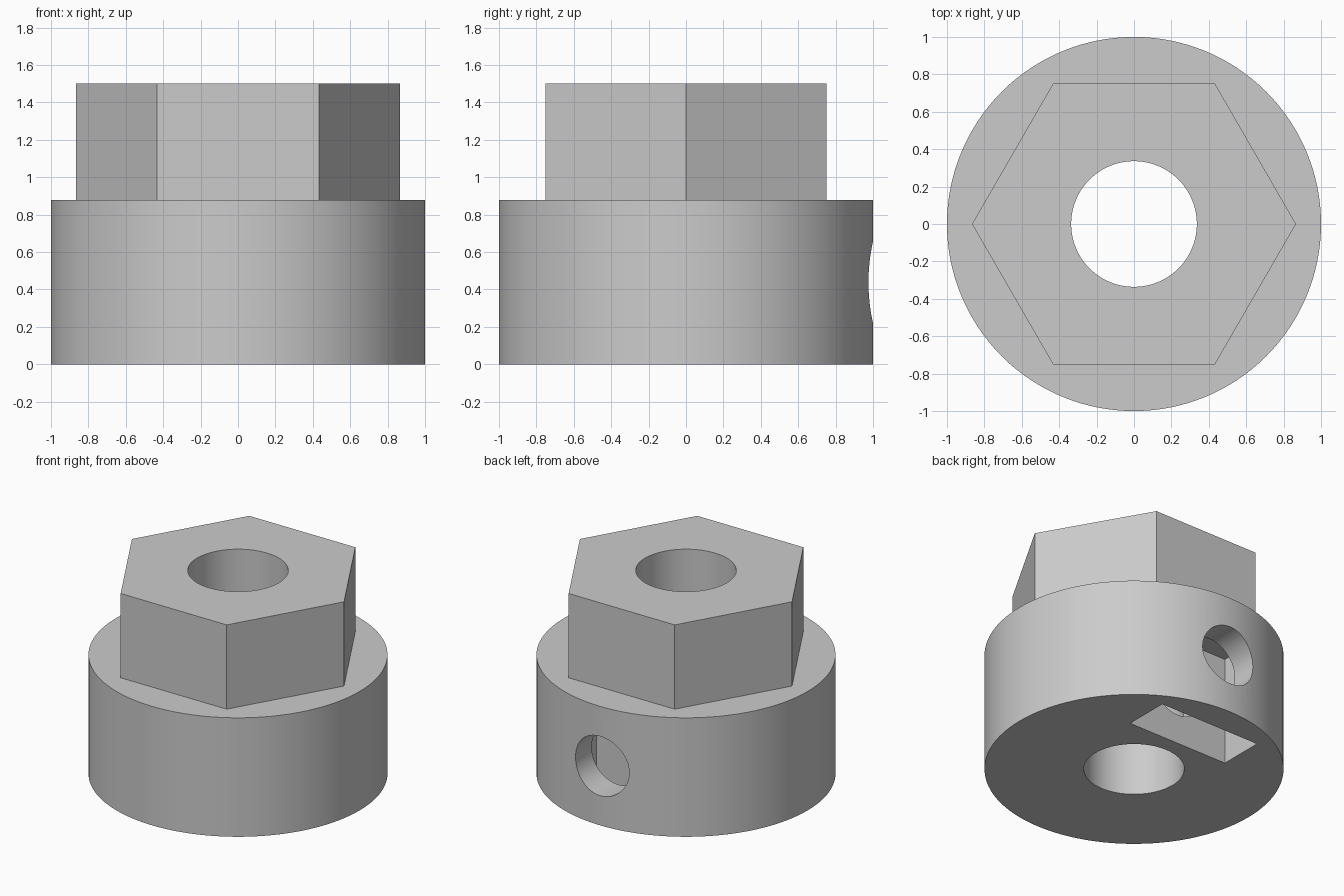
import bpy
import math

default = bpy.data.objects.get("Cube")
if default:
    bpy.data.objects.remove(default, do_unlink=True)

# Key dimensions
COLLAR_TOP, TOP = 0.878, 1.5
BORE_R = 0.336
SCREW_R, SCREW_Z = 0.219, 0.438
SLOT_W, SLOT_Y0, SLOT_Y1, SLOT_TOP = 0.826, 0.453, 0.787, 0.8

grey = bpy.data.materials.new("plain grey")
grey.use_nodes = True
grey.diffuse_color = (0.6, 0.6, 0.6, 1)
grey.node_tree.nodes["Principled BSDF"].inputs["Base Color"].default_value = grey.diffuse_color


def prism(name, sides, radius, z0, z1, turn=0.0):
    """Upright prism spanning z0 to z1."""
    bpy.ops.mesh.primitive_cylinder_add(vertices=sides, radius=radius, depth=z1 - z0,
                                        location=(0, 0, (z0 + z1) / 2), rotation=(0, 0, turn))
    obj = bpy.context.object
    obj.name = name
    return obj


def combine(target, tool, operation):
    """Apply a boolean and discard the tool."""
    mod = target.modifiers.new(operation.title(), "BOOLEAN")
    mod.operation, mod.solver, mod.object = operation, "EXACT", tool
    bpy.ops.object.select_all(action="DESELECT")
    bpy.context.view_layer.objects.active = target
    target.select_set(True)
    bpy.ops.object.modifier_apply(modifier=mod.name)
    bpy.data.objects.remove(tool, do_unlink=True)


# Round collar joined to the hexagonal head (corners on the x axis)
hub = prism("hex_hub", 128, 1.0, 0, COLLAR_TOP)
combine(hub, prism("hex_head", 6, 0.75 / math.cos(math.pi / 6), 0.3, TOP, math.pi / 6), "UNION")

# Centre bore through the whole height
combine(hub, prism("bore_cutter", 96, BORE_R, -0.2, TOP + 0.2), "DIFFERENCE")

# Nut slot, open at the underside
bpy.ops.mesh.primitive_cube_add(size=1, location=(0, (SLOT_Y0 + SLOT_Y1) / 2, SLOT_TOP / 2 - 0.1))
slot = bpy.context.object
slot.name = "nut_slot_cutter"
slot.scale = (SLOT_W, SLOT_Y1 - SLOT_Y0, SLOT_TOP + 0.2)
combine(hub, slot, "DIFFERENCE")

# Set-screw hole from the back wall into the bore
bpy.ops.mesh.primitive_cylinder_add(vertices=64, radius=SCREW_R, depth=1.2,
                                    location=(0, 0.6, SCREW_Z), rotation=(math.pi / 2, 0, 0))
screw = bpy.context.object
screw.name = "screw_hole_cutter"
combine(hub, screw, "DIFFERENCE")

hub.data.materials.clear()
hub.data.materials.append(grey)
for face in hub.data.polygons:
    face.material_index = 0
bpy.ops.object.shade_smooth_by_angle(angle=math.radians(30))
